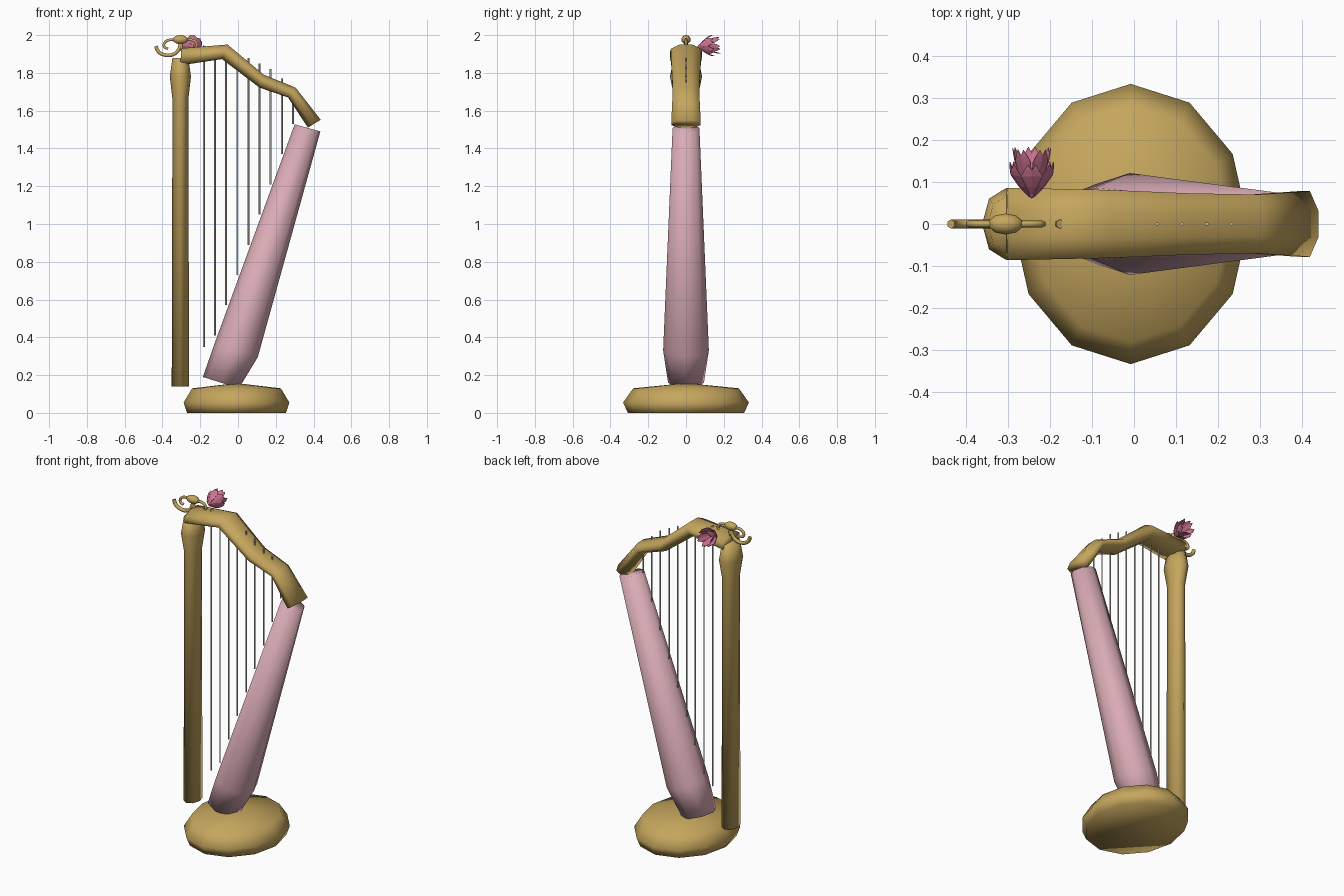
import bpy, bmesh, math
from mathutils import Vector, Matrix

if "Cube" in bpy.data.objects:
    bpy.data.objects.remove(bpy.data.objects["Cube"])


def material(name, rgb):
    m = bpy.data.materials.new(name)
    m.diffuse_color = (*rgb, 1)
    m.use_nodes = True
    m.node_tree.nodes["Principled BSDF"].inputs["Base Color"].default_value = m.diffuse_color
    return m


GOLD = material("antique gold", (0.56, 0.38, 0.11))
ROSE = material("pale rose", (0.70, 0.41, 0.465))
PINK = material("flower pink", (0.61, 0.17, 0.29))
WIRE = material("pale string", (0.60, 0.56, 0.50))


def finish(name, bm, mat, angle=180):
    bmesh.ops.recalc_face_normals(bm, faces=bm.faces)
    me = bpy.data.meshes.new(name)
    bm.to_mesh(me)
    bm.free()
    me.materials.append(mat)
    ob = bpy.data.objects.new(name, me)
    bpy.context.collection.objects.link(ob)
    if angle:
        bpy.ops.object.select_all(action='DESELECT')
        ob.select_set(True)
        bpy.context.view_layer.objects.active = ob
        bpy.ops.object.shade_smooth_by_angle(angle=math.radians(angle))
    return ob


def loft(name, rings, mat, sides=8, turn=0.0, angle=180):
    """Skin elliptical rings: (centre, half-axis vector in xz, half width in y)."""
    bm = bmesh.new()
    loops = []
    for c, a, w in rings:
        c, a = Vector(c), Vector(a)
        loops.append([bm.verts.new(c + a * math.cos(t) + Vector((0, w * math.sin(t), 0)))
                      for t in (turn + math.tau * i / sides for i in range(sides))])
    for lo, hi in zip(loops, loops[1:]):
        for i in range(sides):
            j = (i + 1) % sides
            bm.faces.new((lo[i], lo[j], hi[j], hi[i]))
    bm.faces.new(loops[0])
    bm.faces.new(loops[-1])
    return finish(name, bm, mat, angle)


def edge_rings(rows, fit=1.0):
    """Rings from (x1, z1, x2, z2, half width) side outlines."""
    out = []
    for x1, z1, x2, z2, w in rows:
        out.append((((x1 + x2) / 2, 0, (z1 + z2) / 2),
                    ((x2 - x1) / 2 * fit, 0, (z2 - z1) / 2 * fit), w * fit))
    return out


# Oval foot with a slightly domed top
loft("base", [((-0.008, 0, z), (rx, 0, 0), ry) for z, rx, ry in
              ((0, 0.262, 0.308), (0.055, 0.28, 0.333), (0.13, 0.235, 0.28), (0.153, 0.04, 0.05))],
     GOLD, sides=12)

# Upright pillar with a flared capital
loft("pillar", [((-0.305, 0, z), (rx, 0, 0), ry) for z, rx, ry in
                ((0.14, 0.046, 0.064), (1.66, 0.042, 0.06), (1.78, 0.056, 0.085), (1.88, 0.042, 0.066))],
     GOLD)

# Leaning sound box
loft("sound_box", edge_rings((
    (-0.186, 0.19, 0.005, 0.13, 0.095),
    (-0.125, 0.365, 0.105, 0.296, 0.121),
    (0.30, 1.528, 0.436, 1.49, 0.071))), ROSE)

# Bent neck, flat-topped octagonal section
loft("neck", edge_rings((
    (-0.305, 1.84, -0.30, 1.93, 0.086),
    (-0.085, 1.873, -0.055, 1.95, 0.081),
    (0.114, 1.722, 0.137, 1.79, 0.073),
    (0.265, 1.67, 0.305, 1.722, 0.070),
    (0.37, 1.51, 0.438, 1.552, 0.078)), 1 / math.cos(math.pi / 8)),
    GOLD, turn=math.pi / 8)

# Slim strings from neck to sound box
tops = (1.90, 1.91, 1.91, 1.90, 1.88, 1.85, 1.82, 1.77, 1.69)
for i, top in enumerate(tops):
    x = -0.181 + 0.059 * i
    bottom = 0.35 if i == 0 else 0.41 + 0.16 * (i - 1)
    loft(f"string_{i + 1}", [((x, 0, z), (0.005, 0, 0), 0.004) for z in (bottom, top)], WIRE,
         sides=6, angle=80)


def scroll(name, points, radius, mirror):
    """Curled tube in the xz plane around the pillar centre line."""
    cu = bpy.data.curves.new(name, 'CURVE')
    cu.dimensions = '3D'
    cu.bevel_depth = radius
    cu.bevel_resolution = 1
    cu.resolution_u = 5
    cu.use_fill_caps = True
    sp = cu.splines.new('BEZIER')
    sp.bezier_points.add(len(points) - 1)
    for p, (dx, z) in zip(sp.bezier_points, points):
        p.co = (-0.305 + mirror * dx, 0, z)
        p.handle_left_type = p.handle_right_type = 'AUTO'
    cu.materials.append(GOLD)
    ob = bpy.data.objects.new(name, cu)
    bpy.context.collection.objects.link(ob)


# Mirrored pair of scrolls on top of the pillar
for side, s in (("left", -1), ("right", 1)):
    scroll(f"{side}_large_scroll", ((0.0, 1.955), (0.008, 1.925), (0.04, 1.897), (0.09, 1.897),
                                    (0.118, 1.915), (0.13, 1.942)), 0.011, s)
    scroll(f"{side}_small_scroll", ((0.02, 1.972), (0.06, 1.974), (0.083, 1.96),
                                    (0.085, 1.938), (0.065, 1.927)), 0.008, s)

# Bead between the scrolls
bm = bmesh.new()
bmesh.ops.create_uvsphere(bm, u_segments=10, v_segments=6, radius=1)
for v in bm.verts:
    v.co = Vector((-0.305 + v.co.x * 0.042, v.co.y * 0.025, 1.976 + v.co.z * 0.024))
finish("top_bead", bm, GOLD)

# Flower opening backwards: two whorls of broad notched petals
bm = bmesh.new()
tilt = Matrix.Rotation(math.radians(5), 3, 'X')
centre = Vector((-0.243, 0.066, 1.938))
outer = ((0.0, 0.006, 0.005), (0.025, 0.026, 0.018), (0.052, 0.043, 0.025), (0.066, 0.049, 0.018))
inner = ((0.0, 0.005, 0.004), (0.04, 0.020, 0.016), (0.085, 0.035, 0.022), (0.10, 0.040, 0.016))
for count, profile, start in ((6, outer, 30), (5, inner, 54)):
    for k in range(count):
        t = math.radians(start) + math.tau * k / count
        out = Vector((math.cos(t), 0, math.sin(t)))
        across = Vector((-math.sin(t), 0, math.cos(t)))

        def at(h, r, w):
            return bm.verts.new(centre + tilt @ (Vector((0, h, 0)) + out * r + across * w))

        rows = [(at(h, r, -w), at(h, r * 1.1, 0), at(h, r, w)) for h, r, w in profile]
        for a, b in zip(rows, rows[1:]):
            bm.faces.new((a[0], a[1], b[1], b[0]))
            bm.faces.new((a[1], a[2], b[2], b[1]))
        # two small points either side of the notch
        h, r, w = profile[-1]
        a = rows[-1]
        bm.faces.new((a[0], a[1], at(h + 0.014, r * 1.12, -w * 0.5)))
        bm.faces.new((a[1], a[2], at(h + 0.014, r * 1.12, w * 0.5)))
petals = finish("flower_petals", bm, PINK, 0)
thick = petals.modifiers.new("petal_thickness", 'SOLIDIFY')
thick.thickness = 0.002
thick.offset = 0

# Small cup holding the petals
bm = bmesh.new()
bmesh.ops.create_uvsphere(bm, u_segments=8, v_segments=6, radius=1)
for v in bm.verts:
    v.co = Vector((-0.243 + v.co.x * 0.012, 0.076 + v.co.y * 0.015, 1.94 + v.co.z * 0.012))
finish("flower_cup", bm, PINK)
